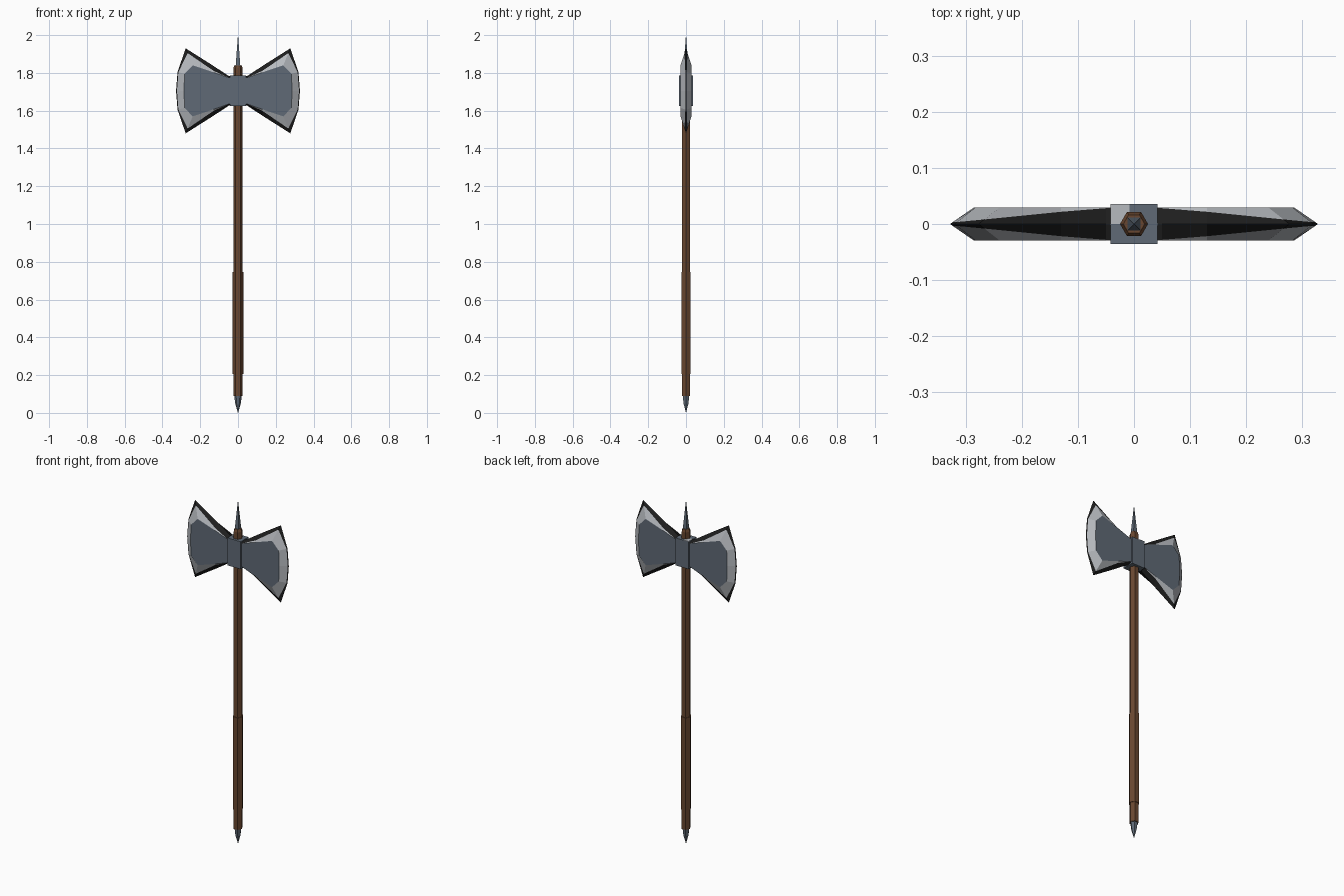
import bpy, bmesh, math

if "Cube" in bpy.data.objects:
    bpy.data.objects.remove(bpy.data.objects["Cube"])


def material(name, color):
    m = bpy.data.materials.new(name)
    m.diffuse_color = (*color, 1)
    m.use_nodes = True
    m.node_tree.nodes["Principled BSDF"].inputs["Base Color"].default_value = m.diffuse_color
    return m


SLATE = material("slate metal", (0.115, 0.144, 0.181))
STEEL = material("bright steel", (0.47, 0.49, 0.52))
BLACK = material("black metal", (0.013, 0.013, 0.013))
WOOD = material("brown wood", (0.14, 0.062, 0.029))


def finish(bm, name, mats):
    bmesh.ops.recalc_face_normals(bm, faces=bm.faces)
    me = bpy.data.meshes.new(name)
    bm.to_mesh(me)
    bm.free()
    for m in mats:
        me.materials.append(m)
    ob = bpy.data.objects.new(name, me)
    bpy.context.collection.objects.link(ob)
    return ob


def skin(bm, rings, mats):
    """Bridge consecutive closed rings, one material index per band, and cap both ends."""
    vs = [[bm.verts.new(p) for p in r] for r in rings]
    n = len(vs[0])
    for a, b, m in zip(vs, vs[1:], mats):
        for i in range(n):
            j = (i + 1) % n
            bm.faces.new((a[i], a[j], b[j], b[i])).material_index = m
    bm.faces.new(vs[0])
    bm.faces.new(vs[-1])


def turned(name, profile, sides, mat, phase=0.0):
    """Low-sided rod from (radius, z) pairs."""
    bm = bmesh.new()
    rings = [[(r * math.cos(phase + i * math.tau / sides),
               r * math.sin(phase + i * math.tau / sides), z) for i in range(sides)]
             for r, z in profile]
    skin(bm, rings, [0] * (len(rings) - 1))
    return finish(bm, name, [mat])


def box(name, lo, hi, mat):
    bm = bmesh.new()
    bmesh.ops.create_cube(bm, size=1)
    for v in bm.verts:
        v.co = [lo[k] + (v.co[k] + 0.5) * (hi[k] - lo[k]) for k in range(3)]
    return finish(bm, name, [mat])


# Wooden handle, thicker grip, metal end spikes
turned("handle", [(0.025, 0.09), (0.025, 1.825), (0.019, 1.84)], 6, WOOD)
turned("grip", [(0.029, 0.205), (0.029, 0.745)], 6, WOOD)
turned("bottom_spike", [(0.0005, 0), (0.015, 0.05), (0.021, 0.1), (0.021, 0.105)], 6, SLATE)
turned("top_spike", [(0.018, 1.83), (0.013, 1.88), (0.0005, 2.0)], 4, SLATE, math.pi / 4)

# Collar around the handle, with a bright worn patch on top
box("collar", (-0.042, -0.036, 1.625), (0.042, 0.036, 1.785), SLATE)
box("collar_worn_patch", (-0.042, 0, 1.784), (-0.008, 0.036, 1.787), STEEL)

# Double blade: quarter outline as outer (x, h), inner (x, h), dark share of the bevel
ZC, HALF = 1.705, 0.029
QUARTER = [
    ((0.0, 0.072), (0.0, 0.066), 0.97),
    ((0.05, 0.079), (0.05, 0.070), 0.97),
    ((0.13, 0.132), (0.13, 0.098), 0.75),
    ((0.277, 0.225), (0.24, 0.135), 0.28),
    ((0.320, 0.10), (0.283, 0.09), 0.12),
    ((0.328, 0.0), (0.286, 0.0), 0.12),
]


def outline(share, y):
    """Mirrored loop; share 0 is the cutting edge, 1 the flat; None uses the dark share."""
    q = []
    for o, i, f in QUARTER:
        t = f if share is None else share
        q.append((o[0] + (i[0] - o[0]) * t, o[1] + (i[1] - o[1]) * t, y * t))
    half = q + [(x, -h, d) for x, h, d in reversed(q[:-1])]
    loop = half + [(-x, h, d) for x, h, d in reversed(half[1:-1])]
    return [(x, d, ZC + h) for x, h, d in loop]


bm = bmesh.new()
skin(bm, [outline(1, -HALF), outline(None, -HALF), outline(0, 0),
          outline(None, HALF), outline(1, HALF)], [1, 2, 2, 1])
finish(bm, "double_blade", [SLATE, STEEL, BLACK])
